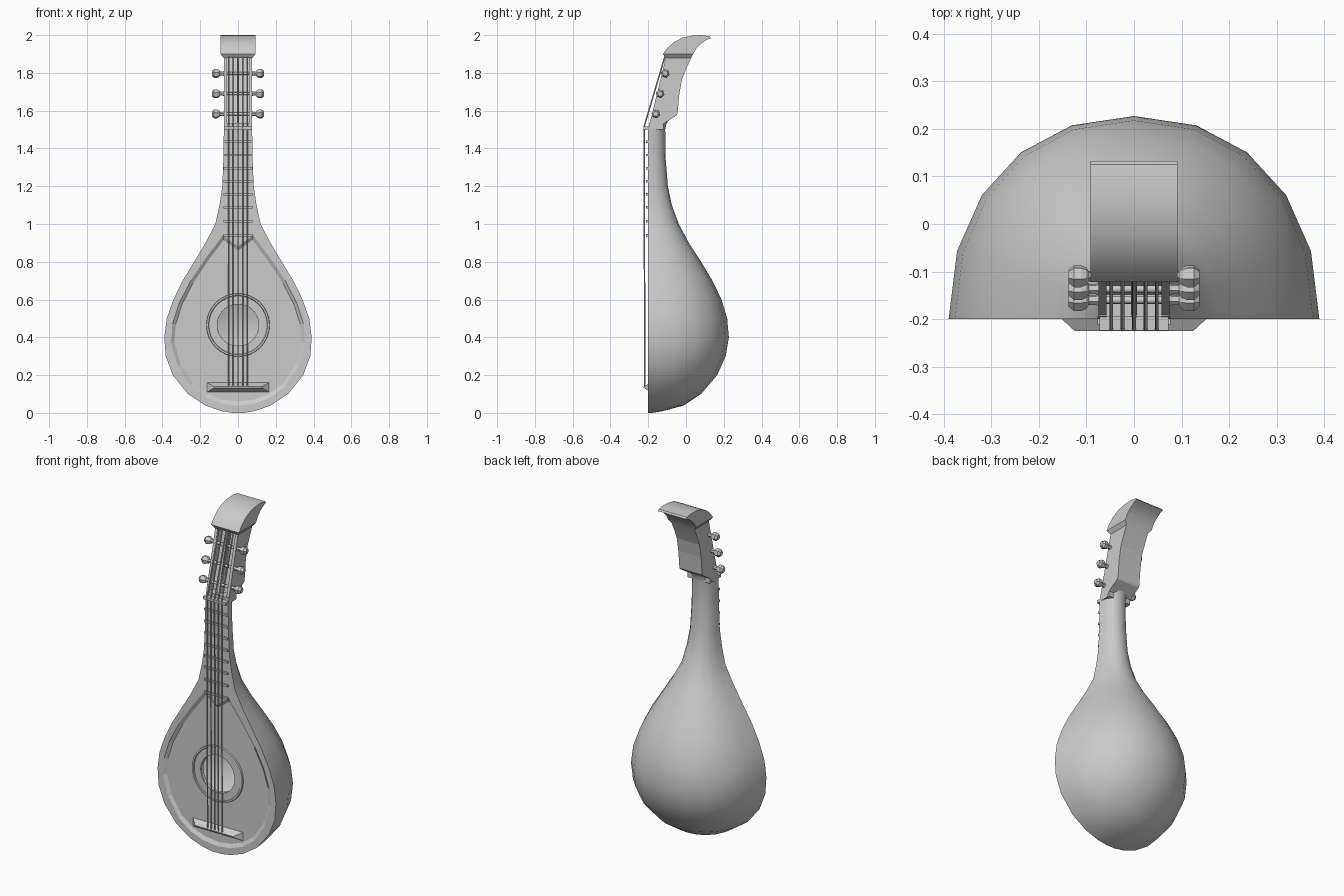
import bpy, bmesh, math
from mathutils import Vector

cube = bpy.data.objects.get("Cube")
if cube:
    bpy.data.objects.remove(cube, do_unlink=True)

grey = bpy.data.materials.new("plain grey")
grey.use_nodes = True
COLOUR = (0.6, 0.6, 0.6, 1)
grey.diffuse_color = COLOUR
grey.node_tree.nodes["Principled BSDF"].inputs["Base Color"].default_value = COLOUR


def finish(name, bm, angle=None, fix=True):
    if fix:
        bmesh.ops.recalc_face_normals(bm, faces=bm.faces)
    mesh = bpy.data.meshes.new(name)
    bm.to_mesh(mesh)
    bm.free()
    mesh.materials.append(grey)
    obj = bpy.data.objects.new(name, mesh)
    bpy.context.collection.objects.link(obj)
    if angle:
        bpy.ops.object.select_all(action='DESELECT')
        obj.select_set(True)
        bpy.context.view_layer.objects.active = obj
        bpy.ops.object.shade_smooth_by_angle(angle=math.radians(angle))
    return obj


def bridge(bm, a, b, closed=True):
    n = len(a)
    for i in range(n if closed else n - 1):
        j = (i + 1) % n
        bm.faces.new((a[i], a[j], b[j], b[i]))


def box(name, x0, x1, y0, y1, z0, z1):
    bm = bmesh.new()
    bmesh.ops.create_cube(bm, size=1)
    for v in bm.verts:
        v.co = ((x0 + x1) / 2 + v.co.x * (x1 - x0),
                (y0 + y1) / 2 + v.co.y * (y1 - y0),
                (z0 + z1) / 2 + v.co.z * (z1 - z0))
    return finish(name, bm)


def slab(name, profile, x0, x1, angle=None):
    # side profile (y, z) extruded across x
    bm = bmesh.new()
    a, b = ([bm.verts.new((x, y, z)) for y, z in profile] for x in (x0, x1))
    bridge(bm, a, b)
    bm.faces.new(a)
    bm.faces.new(b)
    return finish(name, bm, angle)


def lathe(name, rings, centre, sides, axis, angle=None):
    # rings of (distance along axis, radius)
    bm = bmesh.new()
    axis = Vector(axis).normalized()
    u = axis.orthogonal().normalized()
    w = axis.cross(u)
    loops = []
    for d, r in rings:
        loops.append([bm.verts.new(Vector(centre) + axis * d + r * (
            u * math.cos(math.tau * i / sides) + w * math.sin(math.tau * i / sides)))
            for i in range(sides)])
    for a, b in zip(loops, loops[1:]):
        bridge(bm, a, b)
    bm.faces.new(loops[0])
    bm.faces.new(loops[-1])
    return finish(name, bm, angle)


# Bowl back and neck: z, half width, back y
FRONT = -0.2
SECTIONS = [(0, .03, -.18), (.01, .09, -.12), (.04, .175, -.01), (.1, .265, .08),
            (.2, .345, .165), (.3, .383, .21), (.4, .39, .227), (.5, .377, .218),
            (.6, .342, .188), (.7, .293, .14), (.8, .232, .08), (.9, .172, .015),
            (1, .12, -.038), (1.1, .098, -.075), (1.2, .083, -.096),
            (1.35, .077, -.108), (1.5, .075, -.11), (1.53, .075, -.104),
            (1.56, .075, -.085), (1.575, .075, -.05)]
bm = bmesh.new()
prev = None
for z, w, back in SECTIONS:
    y0 = FRONT + max(0, z - 1.5) * 0.24
    ring = []
    for i in range(11):
        a = math.pi * (i / 10 - 0.5)
        s, c = math.sin(a), max(0, math.cos(a))
        ring.append(bm.verts.new((math.copysign(abs(s) ** .93, s) * w,
                                  y0 + (back - y0) * c ** .93, z)))
    if prev:
        bridge(bm, prev, ring, closed=False)
    else:
        bm.faces.new(ring)
    prev = ring
bmesh.ops.recalc_face_normals(bm, faces=bm.faces)
probe = max(bm.faces, key=lambda f: f.calc_center_median().y)
if probe.normal.y < 0:
    bmesh.ops.reverse_faces(bm, faces=bm.faces)
finish("bowl_and_neck", bm, 50, fix=False)


# Front: rim, sloping step and recessed soundboard with a round hole
def loop(bm, pts, y):
    vs = [bm.verts.new((x, y, z)) for x, z in pts]
    es = [bm.edges.new((vs[i], vs[(i + 1) % len(vs)])) for i in range(len(vs))]
    return vs, es


def mirrored(half):
    return half + [(-x, z) for x, z in reversed(half) if x > 0]


HOLE_Z, HOLE_R = 0.465, 0.11
outer = mirrored([(w, z) for z, w, b in SECTIONS if z <= 1.5])
inner = mirrored([(0, .04), (.09, .05), (.17, .08), (.25, .14), (.32, .25), (.355, .37),
                  (.347, .47), (.312, .58), (.25, .7), (.17, .82), (.08, .94), (0, .88)])
inset = [(x * .95, .45 + (z - .45) * .95) for x, z in inner]
hole = [(HOLE_R * math.cos(math.tau * i / 32), HOLE_Z + HOLE_R * math.sin(math.tau * i / 32))
        for i in range(32)]
bm = bmesh.new()
o, oe = loop(bm, outer, FRONT)
i1, i1e = loop(bm, inner, FRONT)
i2, i2e = loop(bm, inset, FRONT + .012)
h, he = loop(bm, hole, FRONT + .012)
for edges in (oe + i1e, i2e + he):
    bmesh.ops.triangle_fill(bm, edges=edges, use_beauty=True, normal=(0, -1, 0))
bridge(bm, i1, i2)
bm.normal_update()
bmesh.ops.reverse_faces(bm, faces=[f for f in bm.faces if f.normal.y > 0])
finish("soundboard", bm, fix=False)

# Ring around the sound hole
bm = bmesh.new()
loops = []
for r, y in ((.168, .012), (.166, .003), (.157, .003), (.154, .008), (.112, .008), (.11, .03)):
    loops.append([bm.verts.new((r * math.cos(math.tau * k / 32), FRONT + y,
                                HOLE_Z + r * math.sin(math.tau * k / 32))) for k in range(32)])
for a, b in zip(loops, loops[1:]):
    bridge(bm, a, b)
bm.normal_update()
if sum(f.normal.y for f in bm.faces) > 0:
    bmesh.ops.reverse_faces(bm, faces=bm.faces)
finish("sound_hole_ring", bm, 30, fix=False)

# Bridge with a ridge
bm = bmesh.new()
base = [bm.verts.new((x, FRONT + .012, z)) for x, z in
        ((-.165, .11), (.165, .11), (.165, .16), (-.165, .16))]
ridge = [bm.verts.new((x, -.225, z)) for x, z in
         ((-.125, .133), (.125, .133), (.125, .139), (-.125, .139))]
bridge(bm, base, ridge)
bm.faces.new(base)
bm.faces.new(ridge)
finish("bridge", bm)

# Nut and frets
box("nut", -.073, .073, -.224, -.18, 1.5, 1.517)
for n, z in enumerate((.94, 1.015, 1.088, 1.157, 1.226, 1.295, 1.365, 1.435)):
    box(f"fret_{n + 1}", -.077, .077, -.211, -.195, z - .006, z + .006)

# Head: two cheeks and a middle rib over a recessed back
HEAD_BACK = [(.03, 1.885), (.005, 1.83), (-.02, 1.77), (-.035, 1.69), (-.045, 1.585),
             (-.05, 1.575), (-.12, 1.53), (-.14, 1.5)]
head = [(-.2, 1.5), (-.105, 1.89)] + HEAD_BACK
recess = [(-.15, 1.5), (-.15, 1.53), (-.065, 1.89)] + HEAD_BACK[:-1]
for name, x0, x1 in (("right_cheek", -.075, -.058), ("left_cheek", .058, .075),
                     ("middle_rib", -.006, .006)):
    slab("head_" + name, head, x0, x1)
slab("head_back", recess, -.074, .074)
box("head_foot", -.074, .074, -.195, -.12, 1.5, 1.535)

# Curled top with a flared collar
slab("head_scroll", [(-.122, 1.9), (-.1, 1.93), (-.065, 1.962), (-.02, 1.986), (.03, 1.997),
                     (.08, 2.0), (.125, 1.994), (.133, 1.985), (.11, 1.975), (.08, 1.955),
                     (.055, 1.93), (.038, 1.9)], -.092, .092, 35)
bm = bmesh.new()
low = [bm.verts.new((x, y, 1.878)) for x, y in
       ((-.075, -.108), (.075, -.108), (.075, .026), (-.075, .026))]
high = [bm.verts.new((x, y, 1.9)) for x, y in
        ((-.092, -.122), (.092, -.122), (.092, .038), (-.092, .038))]
bridge(bm, low, high)
bm.faces.new(low)
bm.faces.new(high)
finish("scroll_collar", bm)

# Tuning pegs
for n, (y, z) in enumerate(((-.16, 1.583), (-.137, 1.69), (-.11, 1.797))):
    lathe(f"peg_shaft_{n + 1}", [(-.1, .008), (.1, .008)], (0, y, z), 10, (1, 0, 0), 40)
    for side, s in (("left", 1), ("right", -1)):
        lathe(f"{side}_peg_{n + 1}",
              [(.074, .014), (.08, .011), (.095, .011), (.1, .019), (.112, .024),
               (.126, .024), (.138, .014)], (0, y, z), 6, (s, 0, 0))

# Strings over the body and head
for n in range(5):
    x = (n - 2) * .024
    for part, a, b in (("", (x, -.218, .139), (x, -.222, 1.515)),
                       ("head_", (x, -.222, 1.515), (x, -.112, 1.885))):
        d = Vector(b) - Vector(a)
        lathe(f"{part}string_{n + 1}", [(0, .004), (d.length, .004)], a, 6, d, 70)
